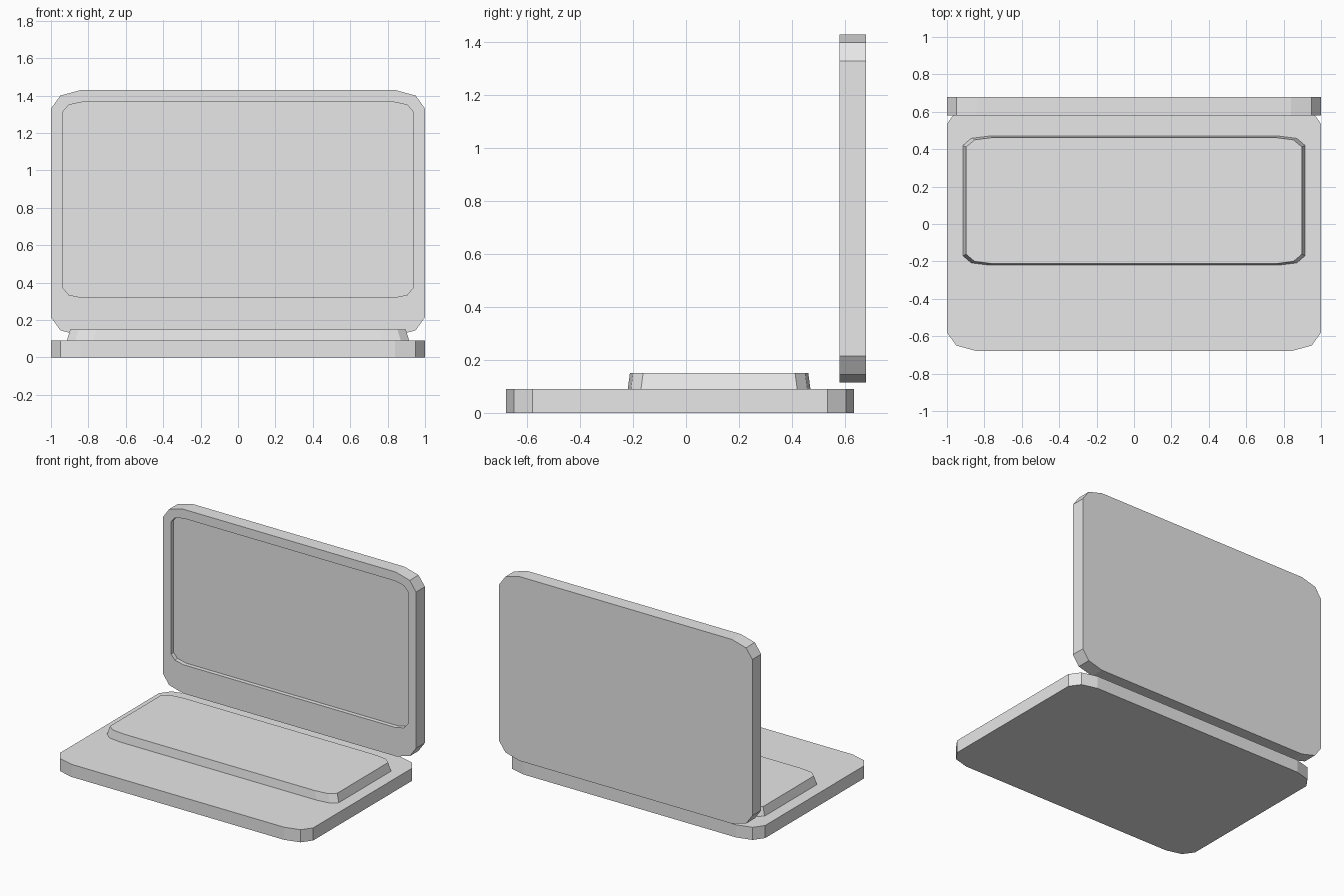
import bpy
import bmesh

cube = bpy.data.objects.get("Cube")
if cube:
    bpy.data.objects.remove(cube, do_unlink=True)

# One plain grey for every part
grey = bpy.data.materials.new("light grey")
grey.use_nodes = True
grey.diffuse_color = (0.8, 0.8, 0.8, 1)
grey.node_tree.nodes["Principled BSDF"].inputs["Base Color"].default_value = (0.8, 0.8, 0.8, 1)


def rounded_outline(half_w, low, high, cut):
    """Rectangle with each corner cut by two facets, anticlockwise."""
    mid = (low + high) / 2
    half_h = (high - low) / 2
    corner = [(half_w - dx, half_h - dy) for dx, dy in cut]
    points = []
    for sx, sy in ((1, 1), (-1, 1), (-1, -1), (1, -1)):
        ordered = corner if sx * sy > 0 else corner[::-1]
        points += [(sx * x, mid + sy * y) for x, y in ordered]
    return points


def loft(name, sections, place):
    """Join matching outlines, given as (outline, depth), and cap both ends."""
    bm = bmesh.new()
    loops = [[bm.verts.new(place(u, v, d)) for u, v in outline]
             for outline, d in sections]
    for a, b in zip(loops, loops[1:]):
        for i in range(len(a)):
            j = (i + 1) % len(a)
            bm.faces.new((a[i], a[j], b[j], b[i]))
    bm.faces.new(loops[0][::-1])
    bm.faces.new(loops[-1])
    bmesh.ops.recalc_face_normals(bm, faces=bm.faces[:])
    mesh = bpy.data.meshes.new(name)
    bm.to_mesh(mesh)
    bm.free()
    mesh.materials.append(grey)
    obj = bpy.data.objects.new(name, mesh)
    bpy.context.collection.objects.link(obj)
    return obj


def flat(u, v, d):
    return (u, v, d)


def upright(u, v, d):
    return (u, d, v)


# Corner cuts: distances in from the sides of the rectangle
big_cut = [(0, 0.1), (0.05, 0.03), (0.16, 0)]
small_cut = [(0, 0.05), (0.03, 0.015), (0.1, 0)]
pad_cut = [(0, 0.05), (0.045, 0.012), (0.14, 0)]

# Base slab
base = rounded_outline(1, -0.68, 0.635, big_cut)
loft("base", [(base, 0), (base, 0.09)], flat)

# Raised keyboard block with tapered sides
pad_low = rounded_outline(0.915, -0.22, 0.47, pad_cut)
pad_top = rounded_outline(0.897, -0.212, 0.462, pad_cut)
loft("keyboard_block", [(pad_low, 0.09), (pad_top, 0.15)], flat)

# Upright lid with a recessed screen in its front
lid = rounded_outline(1, 0.115, 1.43, big_cut)
screen = rounded_outline(0.935, 0.32, 1.365, small_cut)
loft("screen_lid", [(lid, 0.68), (lid, 0.58), (screen, 0.58), (screen, 0.61)], upright)
